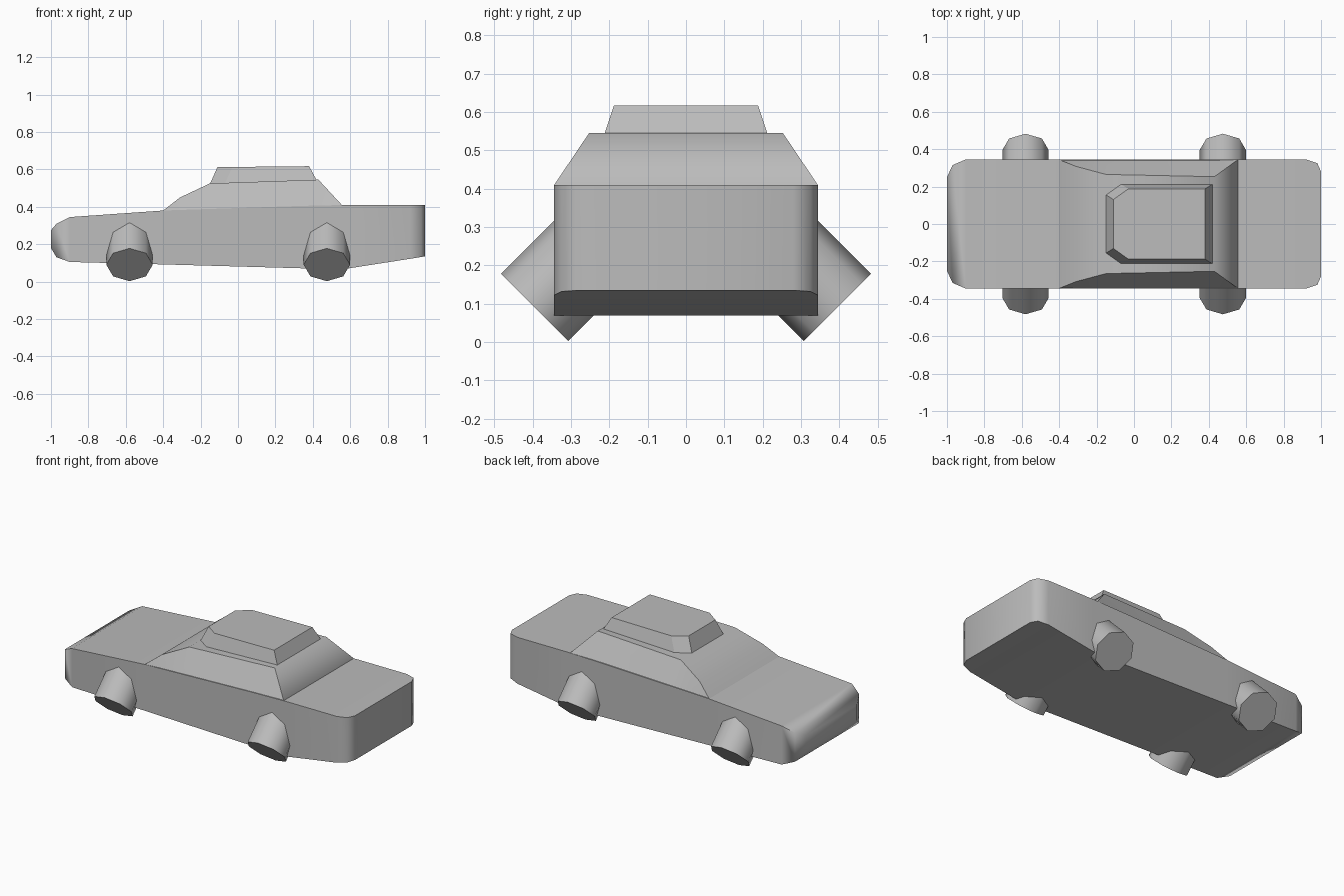
import bpy, bmesh, math
from mathutils import Vector, Matrix

if "Cube" in bpy.data.objects:
    bpy.data.objects.remove(bpy.data.objects["Cube"])

grey = bpy.data.materials.new("plain grey")
grey.use_nodes = True
colour = (0.5, 0.5, 0.5, 1)
grey.diffuse_color = colour
grey.node_tree.nodes["Principled BSDF"].inputs["Base Color"].default_value = colour


def finish(bm, name, angle=50):
    bmesh.ops.recalc_face_normals(bm, faces=bm.faces)
    mesh = bpy.data.meshes.new(name)
    bm.to_mesh(mesh)
    bm.free()
    mesh.materials.append(grey)
    obj = bpy.data.objects.new(name, mesh)
    bpy.context.collection.objects.link(obj)
    bpy.ops.object.select_all(action='DESELECT')
    obj.select_set(True)
    bpy.context.view_layer.objects.active = obj
    bpy.ops.object.shade_smooth_by_angle(angle=math.radians(angle))
    return obj


def loft(name, rings, angle=50):
    """Join closed rings of points with quads and cap both ends."""
    bm = bmesh.new()
    rows = [[bm.verts.new(p) for p in ring] for ring in rings]
    for a, b in zip(rows, rows[1:]):
        for i in range(len(a)):
            j = (i + 1) % len(a)
            bm.faces.new((a[i], a[j], b[j], b[i]))
    bm.faces.new(rows[0])
    bm.faces.new(rows[-1])
    return finish(bm, name, angle)


def section(x, low, low_w, high, high_w):
    return [(x, -low_w, low), (x, low_w, low), (x, high_w, high), (x, -high_w, high)]


# Body: cross-sections from nose to tail (x, bottom, top, half width)
body = [(-1, .18, .275, .25), (-.97, .13, .31, .315), (-.9, .105, .345, .345),
        (-.4, .092, .38, .345), (.35, .071, .405, .345), (.58, .069, .41, .345),
        (.92, .122, .41, .345), (.98, .132, .41, .325), (1, .135, .41, .28)]
loft("body", [section(x, b, w, t, w) for x, b, t, w in body])

# Cabin: sloping windscreen, leaning sides and rear window (x, base, top, top half width)
cabin = [(-.4, .37, .38, .344), (-.31, .375, .45, .308), (-.15, .38, .525, .265),
         (.43, .4, .545, .253), (.555, .4, .41, .344)]
loft("cabin", [section(x, b, .344, t, w) for x, b, t, w in cabin])


# Roof: tapered block with cut front corners
def roof_ring(front, back, half, z_front, z_back):
    cut_x, cut_y = .08, .057
    plan = [(front, half - cut_y), (front + cut_x, half), (back, half)]
    plan += [(x, -y) for x, y in reversed(plan)]
    slope = (z_back - z_front) / (back - front)
    return [(x, y, z_front + (x - front) * slope) for x, y in plan]


loft("roof", [roof_ring(-.15, .42, .213, .522, .543),
              roof_ring(-.11, .38, .188, .612, .617)], 30)

# Wheels: eight-sided drums splayed outward and down
radius, length = .124, .25
for end, x in (("front", -.58), ("rear", .475)):
    for side, sign in (("left", 1), ("right", -1)):
        axis = Vector((0, sign, -1)).normalized()
        across = Vector((0, sign, 1)).normalized()
        outer = Vector((x, sign * .395, .09))
        rings = []
        for depth in (0, length):
            ring = []
            for i in range(8):
                a = math.tau * i / 8
                spoke = Vector((math.cos(a), 0, 0)) + across * math.sin(a)
                ring.append(outer - axis * depth + spoke * radius)
            rings.append(ring)
        loft(f"{end}_{side}_wheel", rings)
